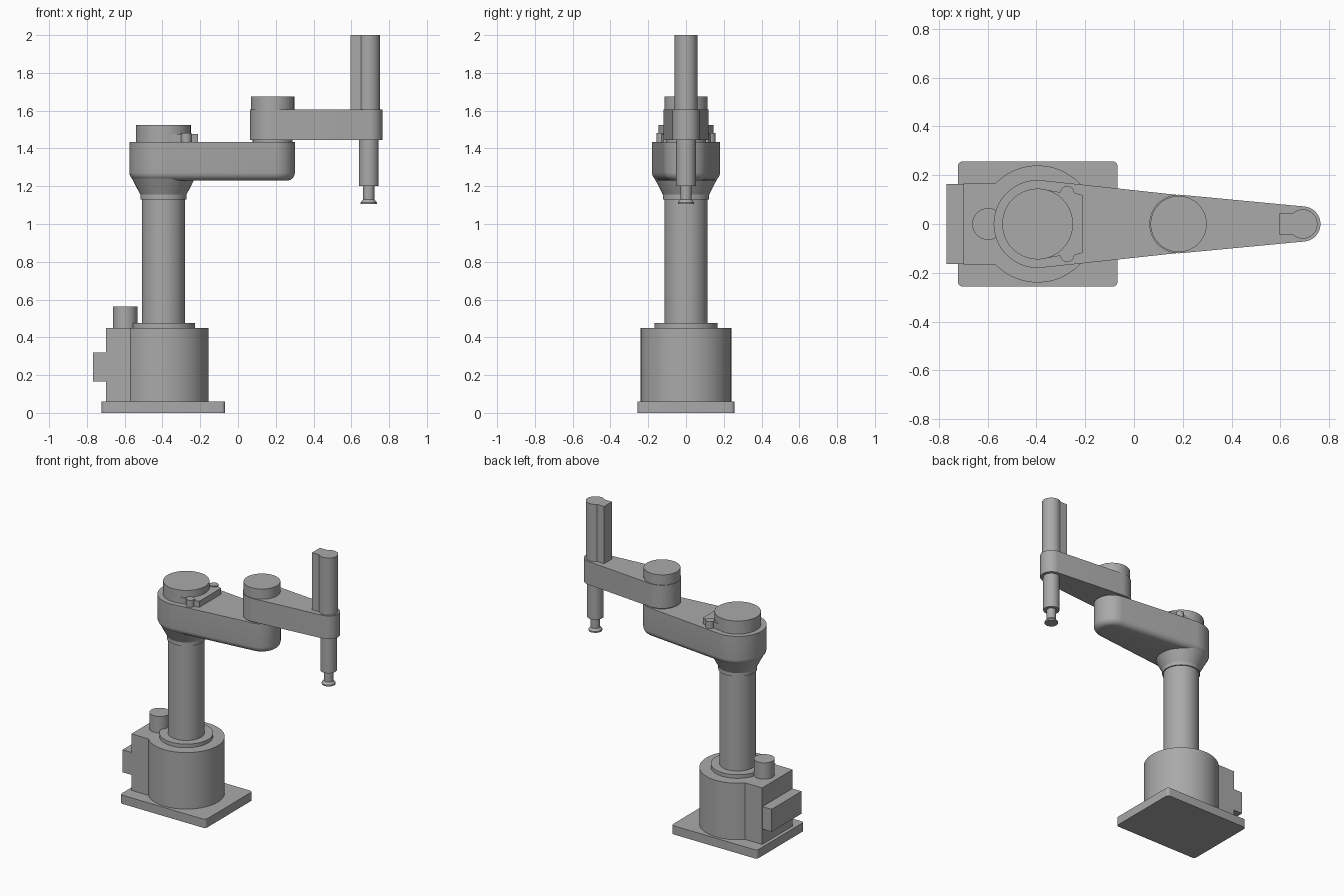
import bpy, bmesh, math

cube = bpy.data.objects.get("Cube")
if cube:
    bpy.data.objects.remove(cube, do_unlink=True)

grey = bpy.data.materials.new("machine_grey")
grey.use_nodes = True
GREY = (0.40, 0.40, 0.40, 1)
grey.diffuse_color = GREY
grey.node_tree.nodes["Principled BSDF"].inputs["Base Color"].default_value = GREY

BASE_X, ELBOW_X, TOOL_X = -0.395, 0.183, 0.692


def arc(cx, cy, r, a0, a1, n):
    return [(cx + r * math.cos(a0 + (a1 - a0) * i / n),
             cy + r * math.sin(a0 + (a1 - a0) * i / n)) for i in range(n + 1)]


def loft(name, sections):
    """Skin a stack of (z, outline) sections and cap both ends."""
    bm = bmesh.new()
    rings = [[bm.verts.new((x, y, z)) for x, y in pts] for z, pts in sections]
    n = len(rings[0])
    for low, high in zip(rings, rings[1:]):
        for i in range(n):
            j = (i + 1) % n
            bm.faces.new((low[i], low[j], high[j], high[i]))
    bm.faces.new(rings[0])
    bm.faces.new(rings[-1])
    bmesh.ops.recalc_face_normals(bm, faces=bm.faces)
    mesh = bpy.data.meshes.new(name)
    bm.to_mesh(mesh)
    bm.free()
    mesh.materials.append(grey)
    ob = bpy.data.objects.new(name, mesh)
    bpy.context.collection.objects.link(ob)
    bpy.ops.object.select_all(action='DESELECT')
    ob.select_set(True)
    bpy.context.view_layer.objects.active = ob
    bpy.ops.object.shade_smooth_by_angle(angle=math.radians(25))
    return ob


def prism(name, pts, z0, z1):
    return loft(name, [(z0, pts), (z1, pts)])


def turned(name, x, profile, y=0):
    """Round part from a (radius, z) profile."""
    circle = lambda r: arc(x, y, r, 0, math.tau, 64)[:-1]
    return loft(name, [(z, circle(r)) for r, z in profile])


def rounded_box(x0, x1, hw, r):
    pts = []
    corners = [(x1 - r, hw - r), (x0 + r, hw - r), (x0 + r, r - hw), (x1 - r, r - hw)]
    for k, (cx, cy) in enumerate(corners):
        pts += arc(cx, cy, r, k * math.pi / 2, (k + 1) * math.pi / 2, 5)
    return pts


def keyhole(cx, r, x0, hw):
    """Circle with a square block merged into its -x side."""
    a = math.pi - math.asin(hw / r)
    return arc(cx, 0, r, -a, a, 56) + [(x0, hw), (x0, -hw)]


def link(x1, r1, x2, r2):
    """Two circles joined by their outer tangents."""
    t = math.acos((r1 - r2) / (x2 - x1))
    return arc(x1, 0, r1, t, math.tau - t, 40) + arc(x2, 0, r2, -t, t, 32)


# Base
prism("base_plate", rounded_box(-0.722, -0.068, 0.257, 0.02), 0, 0.06)
prism("base_housing", keyhole(BASE_X, 0.24, -0.698, 0.166), 0.06, 0.45)
prism("rear_connector_box", [(-0.768, -0.163), (-0.69, -0.163), (-0.69, 0.163), (-0.768, 0.163)],
      0.165, 0.32)
turned("cable_gland", -0.598, [(0.065, 0.44), (0.065, 0.563)])
turned("column_flange", BASE_X, [(0.168, 0.44), (0.168, 0.475)])
turned("column", BASE_X, [(0.114, 0.47), (0.114, 1.15)])

# Shoulder and lower arm
turned("shoulder_cone", BASE_X, [(0.122, 1.13), (0.122, 1.155), (0.179, 1.265), (0.179, 1.42)])
fillet = 0.042
sections = []
for i in range(7):
    a = i / 6 * math.pi / 2
    inset = fillet * (1 - math.sin(a))
    z = 1.23 + fillet * (1 - math.cos(a))
    sections.append((z, link(BASE_X, 0.18 - inset, ELBOW_X, 0.118 - inset)))
sections.append((1.435, link(BASE_X, 0.18, ELBOW_X, 0.118)))
loft("lower_arm", sections)
turned("shoulder_cap", BASE_X, [(0.145, 1.43), (0.145, 1.525)])

# Stop bracket beside the shoulder cap
half = [(-0.36, 0.14), (-0.30, 0.13), (-0.25, 0.13), (-0.212, 0.118)]
prism("stop_bracket", half + [(x, -y) for x, y in reversed(half)], 1.43, 1.477)
for side, y in (("left", 0.128), ("right", -0.128)):
    turned("stop_pin_" + side, -0.274, [(0.028, 1.43), (0.028, 1.483)], y)

# Upper arm
turned("elbow_spacer", ELBOW_X, [(0.105, 1.43), (0.105, 1.45)])
prism("upper_arm", link(ELBOW_X, 0.12, TOOL_X, 0.072), 1.445, 1.605)
turned("elbow_cap", ELBOW_X, [(0.115, 1.60), (0.115, 1.675)])

# Tool spindle
prism("spindle_cover", keyhole(TOOL_X, 0.06, 0.595, 0.043), 1.60, 2.0)
turned("spindle_sleeve", TOOL_X, [(0.052, 1.2), (0.052, 1.45)])
turned("tool_flange", TOOL_X, [(0.043, 1.105), (0.043, 1.114), (0.03, 1.13), (0.03, 1.21)])
